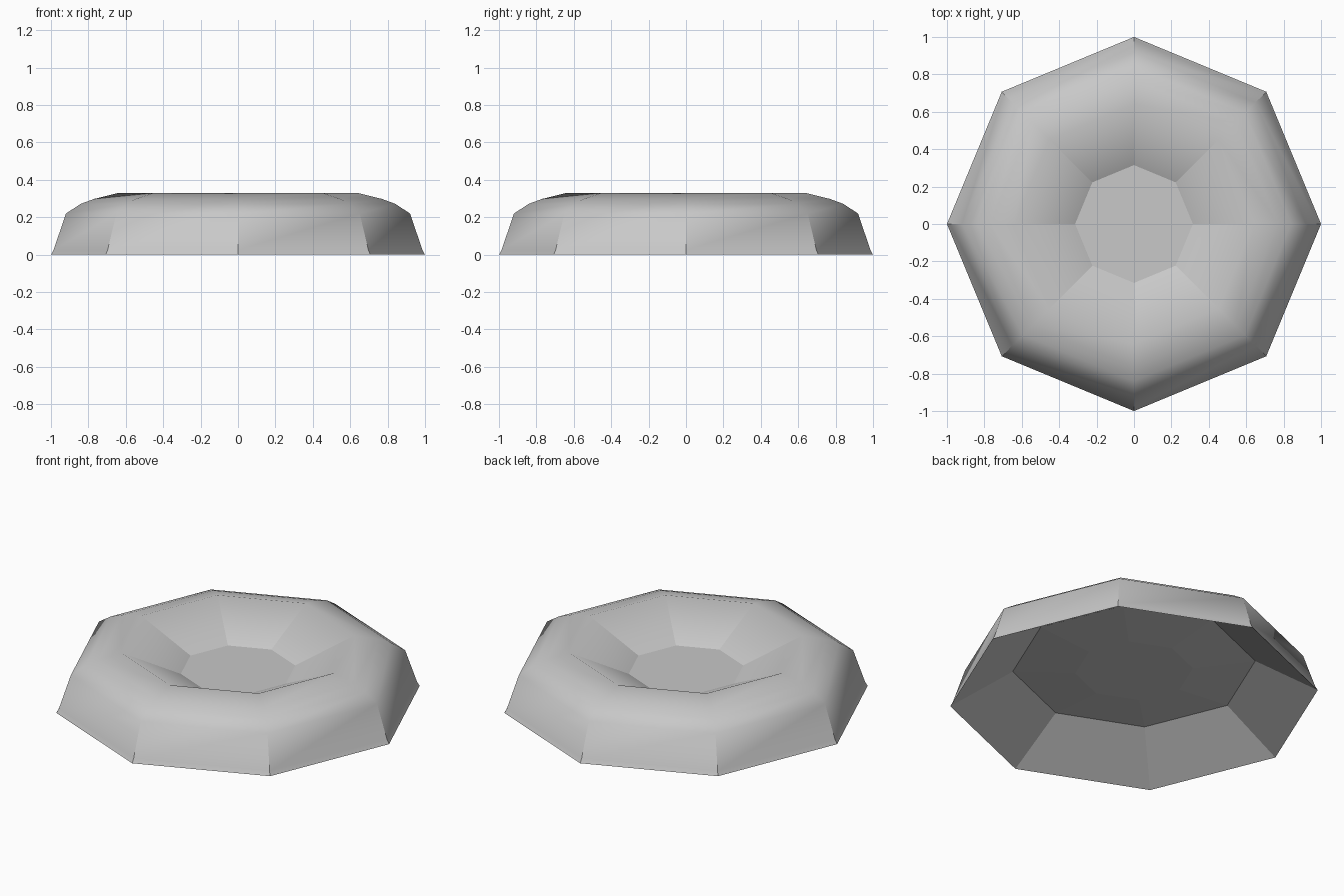
import bpy
import bmesh
from math import cos, sin, pi

cube = bpy.data.objects.get("Cube")
if cube:
    bpy.data.objects.remove(cube)

SIDES = 8
GREY = (0.58, 0.58, 0.58, 1.0)

grey = bpy.data.materials.new("plain_grey")
grey.use_nodes = True
grey.diffuse_color = GREY
grey.node_tree.nodes["Principled BSDF"].inputs["Base Color"].default_value = GREY

# Radius and height, from the underside centre, over the rim and into the bowl
UNDERSIDE = [(0.32, 0.172), (0.66, 0.20)]
OUTSIDE = [(1.0, 0.0), (0.986, 0.025), (0.92, 0.22), (0.84, 0.272),
           (0.77, 0.298), (0.64, 0.33)]
BOWL = [(0.315, 0.178)]
profile = UNDERSIDE + OUTSIDE + BOWL

bm = bmesh.new()


def ring(radius, height):
    return [bm.verts.new((radius * cos(2 * pi * i / SIDES),
                          radius * sin(2 * pi * i / SIDES), height))
            for i in range(SIDES)]


rings = [ring(r, z) for r, z in profile]

# Walls between neighbouring rings
for a, b in zip(rings, rings[1:]):
    for i in range(SIDES):
        j = (i + 1) % SIDES
        bm.faces.new((a[i], a[j], b[j], b[i]))

# Bowl floor and its underside
bm.faces.new(rings[-1])
bm.faces.new(rings[0])
bmesh.ops.recalc_face_normals(bm, faces=bm.faces)
for face in bm.faces:
    face.smooth = True


def crease(vert_a, vert_b):
    bm.edges.get((vert_a, vert_b)).smooth = False


# Crisp rings around the floor, the foot and the underside recess
for k in (0, 1, 2, len(rings) - 1):
    for i in range(SIDES):
        crease(rings[k][i], rings[k][(i + 1) % SIDES])

# Crisp corners on the underside, the outer wall and the bowl
for k in (0, 1, 2, 3, len(rings) - 2):
    for i in range(SIDES):
        crease(rings[k][i], rings[k + 1][i])

mesh = bpy.data.meshes.new("octagonal_bowl")
bm.to_mesh(mesh)
bm.free()
mesh.materials.append(grey)
bowl = bpy.data.objects.new("octagonal_bowl", mesh)
bpy.context.collection.objects.link(bowl)
